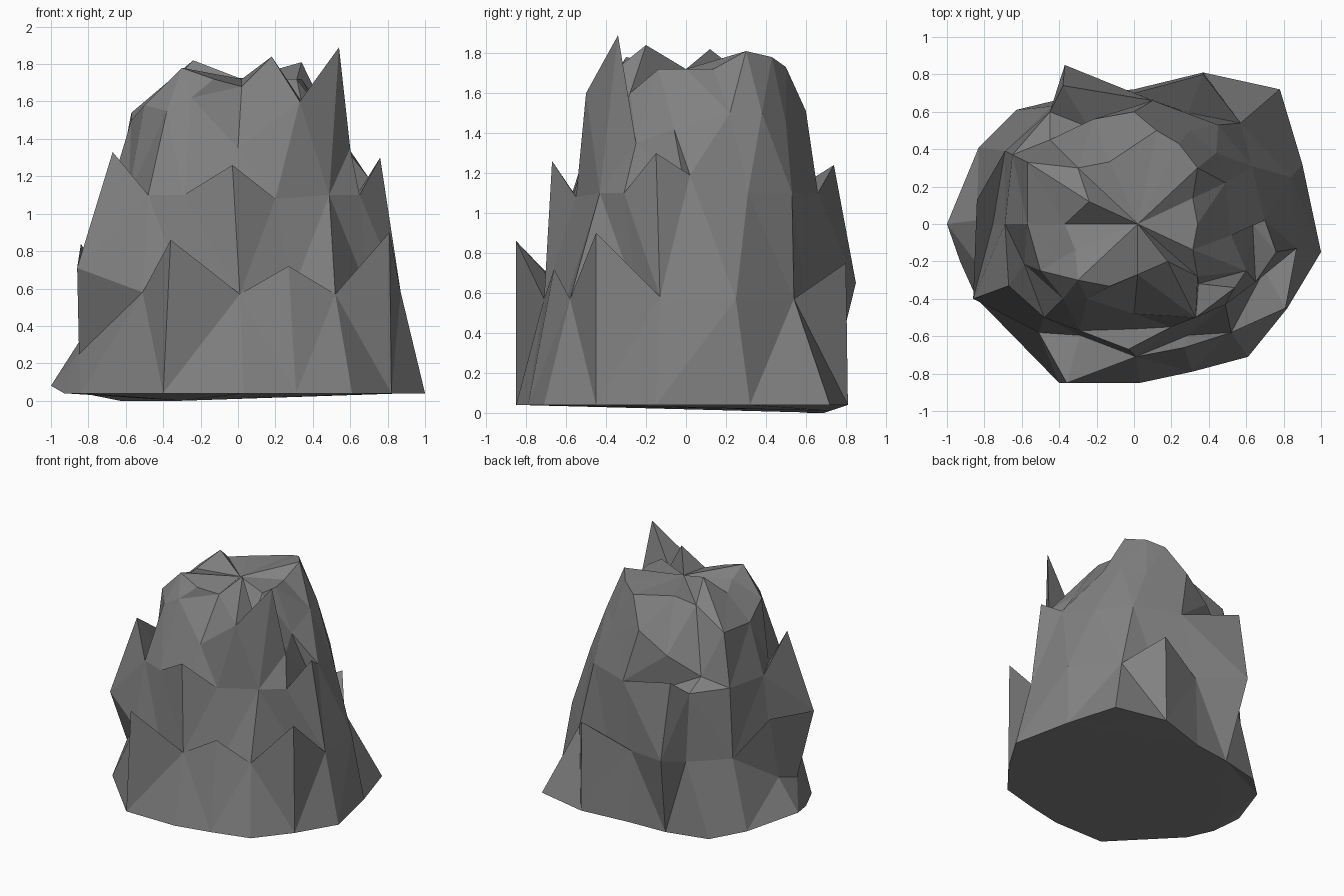
import bpy, bmesh, math

if "Cube" in bpy.data.objects:
    bpy.data.objects.remove(bpy.data.objects["Cube"])

SIDES = 16
bm = bmesh.new()


def ellipse(level, rx, ry):
    """Regular ring of points, starting at the left and running past the front."""
    angles = [math.tau * k / SIDES - math.pi for k in range(SIDES)]
    return [(rx * math.cos(a), ry * math.sin(a), level) for a in angles]


def add_ring(points):
    return [bm.verts.new(p) for p in points]


def bridge(lower, upper):
    for k in range(SIDES):
        j = (k + 1) % SIDES
        bm.faces.new((lower[k], lower[j], upper[j], upper[k]))


def tier(below, level, rx, ry, crags):
    """Rim with crag points, then a ledge ring behind the tall crags."""
    plain = ellipse(level, rx, ry)
    rim = [crags.get(k, p) for k, p in enumerate(plain)]
    outer = add_ring(rim)
    bridge(below, outer)
    ledge = []
    for r, p in zip(rim, plain):
        if r[2] > level + 0.13:
            ledge.append((p[0] * 0.92, p[1] * 0.92, level))
        else:
            ledge.append(r)
    inner = add_ring(ledge)
    bridge(outer, inner)
    return inner


# Foot of the rock
foot = [(-1, 0), (-.93, -.2), (-.84, -.4), (-.4, -.85), (.03, -.85), (.31, -.79),
        (.61, -.71), (.82, -.45), (1, -.15), (.9, .32), (.78, .72), (.37, .81),
        (0, .72), (-.3, .69), (-.63, .61), (-.83, .41)]
base_z = {0: .08, 12: .01, 13: 0, 14: 0}
base = [(x, y, base_z.get(k, .04)) for k, (x, y) in enumerate(foot)]
ring = add_ring(base)
bm.faces.new(list(reversed(ring)))

# Toe sticking out at the left
toe = {0: (-.84, .02, .33), 1: (-.85, -.2, .25)}
upper = add_ring([toe.get(k, p) for k, p in enumerate(base)])
bridge(ring, upper)

# Lower crags
ring = tier(upper, .58, .82, .7, {
    0: (-.84, .13, .84), 1: (-.86, -.4, .71), 2: (-.51, -.58, .58),
    3: (-.36, -.85, .86), 4: (.01, -.71, .57), 5: (.27, -.66, .72),
    6: (.52, -.58, .57), 7: (.81, -.45, .9), 8: (.87, -.13, .58),
    9: (.84, .25, .57), 10: (.57, .54, .57), 11: (.37, .8, .75),
    13: (-.37, .85, .65), 14: (-.44, .63, .58), 15: (-.69, .39, .58)})

# Middle crags
ring = tier(ring, 1.1, .69, .61, {
    1: (-.67, -.33, 1.33), 2: (-.48, -.5, 1.1), 3: (-.29, -.57, 1.1),
    4: (-.03, -.67, 1.26), 5: (.2, -.55, 1.08), 7: (.65, -.31, 1.1),
    8: (.76, -.15, 1.3), 9: (.7, .02, 1.19), 10: (.63, .31, 1.1),
    11: (.45, .53, 1.1), 12: (.1, .66, 1.1), 13: (-.38, .74, 1.24),
    14: (-.45, .6, 1.12), 15: (-.65, .37, 1.13)})

# Upper crags
ring = tier(ring, 1.5, .53, .49, {
    0: (-.57, 0, 1.5), 1: (-.5, -.25, 1.58), 2: (-.38, -.4, 1.55),
    3: (-.25, -.4, 1.62), 4: (0, -.48, 1.35), 5: (.33, -.5, 1.6),
    6: (.54, -.34, 1.89), 7: (.6, -.25, 1.35), 8: (.52, -.06, 1.42),
    9: (.49, .22, 1.5), 10: (.44, .38, 1.5), 11: (.3, .5, 1.45),
    12: (0, .6, 1.51), 13: (-.22, .56, 1.35), 14: (-.45, .45, 1.2),
    15: (-.57, .33, 1.54)})

# Broken crown
ring = tier(ring, 1.72, .34, .36, {
    0: (-.37, 0, 1.68), 2: (-.3, -.3, 1.78), 4: (.02, -.27, 1.68),
    5: (.18, -.2, 1.84), 6: (.34, -.28, 1.6), 10: (.34, .3, 1.81),
    11: (.24, .43, 1.78), 12: (.12, .5, 1.73), 14: (-.3, .3, 1.68),
    15: (-.24, .12, 1.82)})
summit = bm.verts.new((.02, 0, 1.72))
for k in range(SIDES):
    bm.faces.new((ring[k], ring[(k + 1) % SIDES], summit))

# Weld the ledges and keep flat low-poly facets
bmesh.ops.remove_doubles(bm, verts=bm.verts, dist=.001)
bmesh.ops.triangulate(bm, faces=bm.faces)
bmesh.ops.recalc_face_normals(bm, faces=bm.faces)
mesh = bpy.data.meshes.new("rock")
bm.to_mesh(mesh)
bm.free()

# Dark grey stone
stone = bpy.data.materials.new("stone")
stone.diffuse_color = (.22, .22, .22, 1)
stone.use_nodes = True
stone.node_tree.nodes["Principled BSDF"].inputs["Base Color"].default_value = stone.diffuse_color
mesh.materials.append(stone)
bpy.context.collection.objects.link(bpy.data.objects.new("rock", mesh))
